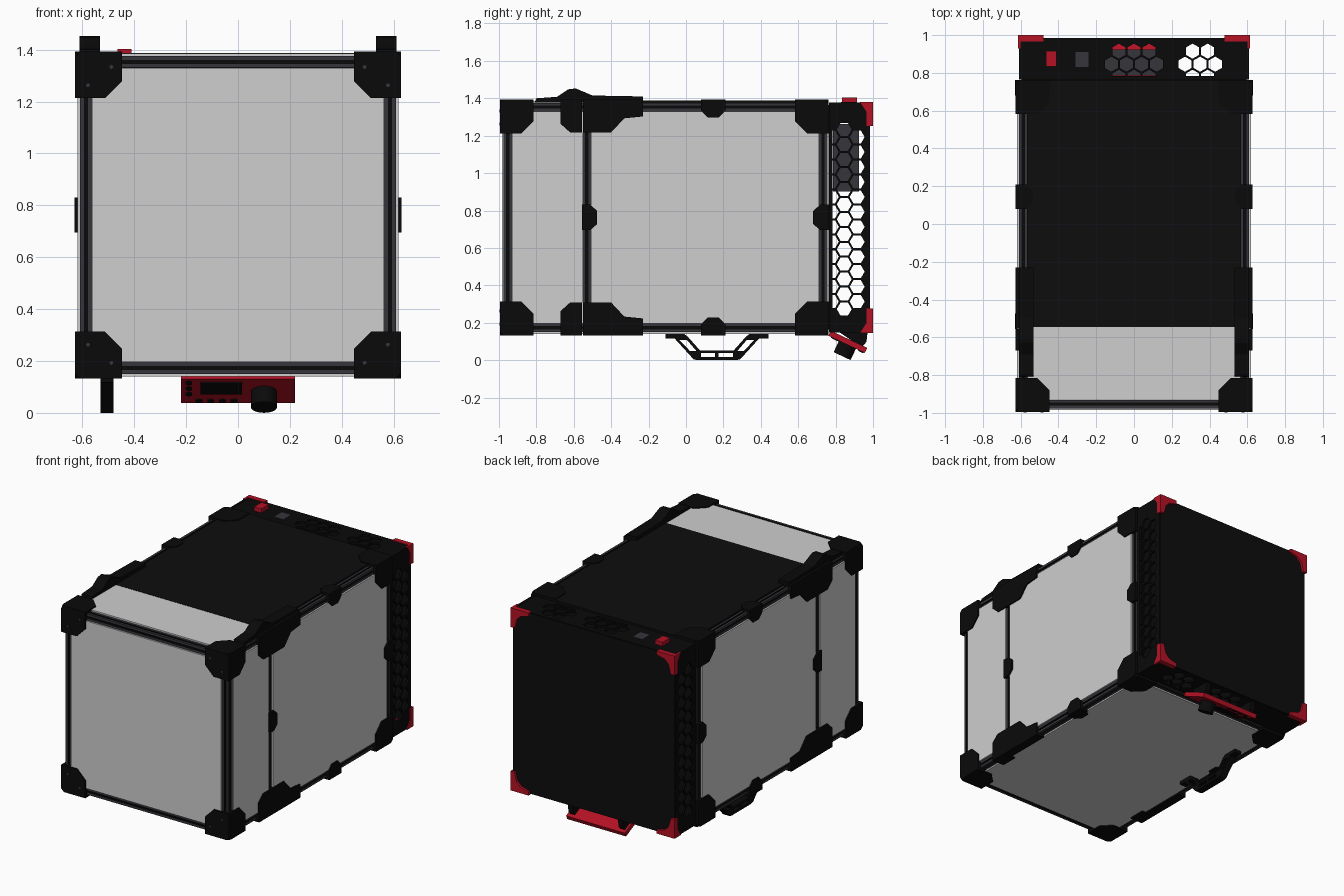
import bpy, bmesh, math
from mathutils import Matrix, Vector

if "Cube" in bpy.data.objects:
    bpy.data.objects.remove(bpy.data.objects["Cube"])

ZC = 0.763  # height of the enclosure's middle; w = z - ZC
SIGNS = (1, -1)


def material(name, rgb):
    m = bpy.data.materials.new(name)
    m.use_nodes = True
    m.diffuse_color = (*rgb, 1)
    m.node_tree.nodes["Principled BSDF"].inputs["Base Color"].default_value = (*rgb, 1)
    return m


BLACK = material("black plastic", (0.003, 0.003, 0.003))
SHEET = material("black sheet", (0.004, 0.004, 0.004))
GREY = material("light grey panel", (0.62, 0.62, 0.62))
METAL = material("dark grey metal", (0.036, 0.035, 0.044))
RED = material("red plastic", (0.46, 0.006, 0.018))


def add(name, mesh, mat):
    ob = bpy.data.objects.new(name, mesh)
    bpy.context.scene.collection.objects.link(ob)
    mesh.materials.clear()
    mesh.materials.append(mat)
    return ob


def plate(name, loops, lo, hi, axis, mat):
    """Outline with optional holes, extruded from lo to hi along an axis.
    Points are (y, w) for x, (x, w) for y and (x, y) for z."""
    cu = bpy.data.curves.new(name, 'CURVE')
    cu.dimensions, cu.fill_mode, cu.extrude = '2D', 'BOTH', abs(hi - lo) / 2
    for loop in loops:
        sp = cu.splines.new('POLY')
        sp.points.add(len(loop) - 1)
        for p, (a, b) in zip(sp.points, loop):
            p.co = (a, b, 0, 1)
        sp.use_cyclic_u = True
    tmp = bpy.data.objects.new(name + " outline", cu)
    bpy.context.scene.collection.objects.link(tmp)
    dg = bpy.context.evaluated_depsgraph_get()
    mesh = bpy.data.meshes.new_from_object(tmp.evaluated_get(dg))
    bpy.data.objects.remove(tmp)
    mid = (lo + hi) / 2
    bm = bmesh.new()
    bm.from_mesh(mesh)
    for v in bm.verts:
        a, b, c = v.co
        c += mid
        v.co = {'x': (c, a, b + ZC), 'y': (a, c, b + ZC), 'z': (a, b, c + ZC)}[axis]
    bmesh.ops.remove_doubles(bm, verts=bm.verts, dist=1e-5)
    bmesh.ops.recalc_face_normals(bm, faces=bm.faces)
    for f in bm.faces:
        f.smooth = False
    bm.to_mesh(mesh)
    bm.free()
    return add(name, mesh, mat)


def rect(a0, a1, b0, b1):
    return [(a0, b0), (a1, b0), (a1, b1), (a0, b1)]


def flip(pts, sa, sb):
    return [(a * sa, b * sb) for a, b in pts]


# Slotted frame bars
def beam(name, a, b, lo, hi, axis):
    h, s, d = 0.0225, 0.006, 0.011
    side = [(-h, -h), (-s, -h), (-s, -d), (s, -d), (s, -h)]
    pts = []
    for k in range(4):
        c, q = round(math.cos(k * math.pi / 2)), round(math.sin(k * math.pi / 2))
        pts += [(a + x * c - y * q, b + x * q + y * c) for x, y in side]
    ob = plate(name, [pts], lo, hi, axis, METAL)
    ob.data.materials.append(BLACK)
    for p in ob.data.polygons:  # slot floors and walls are dark
        x, y, w = p.center.x, p.center.y, p.center.z - ZC
        u, v = {'x': (y, w), 'y': (x, w), 'z': (x, y)}[axis]
        if math.hypot(u - a, v - b) < 0.02:
            p.material_index = 1


FX, FW, FRONT, SPLIT, BACK = 0.586, 0.59, -0.953, -0.53, 0.733
for s in SIGNS:
    for t in SIGNS:
        beam("long_beam", s * FX, t * FW, FRONT, 0.757, 'y')
    for y in (FRONT, SPLIT, BACK):
        beam("upright_beam", s * FX, y, -FW - 0.02, FW + 0.02, 'z')
    for y in (FRONT, BACK):
        beam("cross_beam", y, s * FW, -FX, FX, 'x')

# Enclosure panels
plate("front_panel", [rect(-0.563, 0.563, -0.567, 0.567)], -0.985, -0.972, 'y', GREY)
plate("top_front_panel", [rect(-0.563, 0.563, -0.93, -0.546)], 0.606, 0.622, 'z', GREY)
plate("top_main_panel", [rect(-0.566, 0.566, -0.546, 0.762)], 0.606, 0.624, 'z', SHEET)
plate("bottom_panel", [rect(-0.563, 0.563, -0.93, 0.71)], -0.622, -0.608, 'z', GREY)
for s in SIGNS:
    plate("side_front_panel", [rect(-0.93, -0.552, -0.567, 0.567)], s * 0.604, s * 0.619, 'x', GREY)
    plate("side_main_panel", [rect(-0.508, 0.71, -0.567, 0.567)], s * 0.604, s * 0.619, 'x', GREY)

# Corner brackets wrapping the frame, given as insets from the corner
INSET = [(0.02, 0), (0.18, 0), (0.18, 0.115), (0.115, 0.18), (0, 0.18), (0, 0.02)]
OUT_X, OUT_W = 0.628, 0.63
for s in SIGNS:
    for t in SIGNS:
        for y0, d in ((-0.995, 1), (0.762, -1)):
            plate("corner_bracket_side", [[(y0 + d * a, t * (OUT_W - b)) for a, b in INSET]],
                  s * 0.597, s * OUT_X, 'x', BLACK)
            plate("corner_bracket_cap", [[(s * (OUT_X - a), y0 + d * b) for a, b in INSET]],
                  t * 0.6, t * OUT_W, 'z', BLACK)
        plate("corner_bracket_front", [[(s * (OUT_X - a), t * (OUT_W - b)) for a, b in INSET]],
              -0.995, -0.965, 'y', BLACK)
        for a, b in ((0.05, 0.13), (0.14, 0.06)):
            plate("screw_head", [[(s * (OUT_X - a) + 0.008 * math.cos(k), t * (OUT_W - b) + 0.008 * math.sin(k))
                                  for k in range(6)]], -0.997, -0.99, 'y', METAL)

# Joint brackets and clips along the edges
HOOD = [(-0.555, 0.63), (-0.555, 0.455), (-0.62, 0.455), (-0.67, 0.5), (-0.67, 0.63)]
MAIN = [(-0.552, 0.63), (-0.23, 0.63), (-0.23, 0.54), (-0.33, 0.53), (-0.40, 0.455), (-0.552, 0.455)]
CLIP = [(0.08, 0.628), (0.21, 0.628), (0.21, 0.57), (0.175, 0.535), (0.115, 0.535), (0.08, 0.57)]
for s in SIGNS:
    for t in SIGNS:
        for name, shape in (("hood_joint", HOOD), ("main_joint", MAIN), ("edge_clip", CLIP)):
            plate(name, [flip(shape, 1, t)], s * 0.598, s * OUT_X, 'x', BLACK)
        plate("edge_clip_cap", [[(s * b, a) for a, b in CLIP]], t * 0.6, t * OUT_W, 'z', BLACK)
        plate("main_joint_cap", [[(s * x, y) for x, y in rect(0.565, OUT_X, -0.552, -0.23)]],
              t * 0.6, t * OUT_W, 'z', BLACK)
        plate("hood_joint_cap", [[(s * x, y) for x, y in rect(0.535, OUT_X, -0.67, -0.555)]],
              t * 0.6, t * OUT_W, 'z', BLACK)
    for y0, y1 in ((-0.556, -0.475), (0.762, 0.68)):
        m = y0 + (y1 - y0) * 0.55
        plate("upright_clip", [[(y0, -0.068), (m, -0.068), (y1, -0.035), (y1, 0.035), (m, 0.068), (y0, 0.068)]],
              s * 0.598, s * 0.63, 'x', BLACK)

    # Raised hood hinges on the top edges
    hinge = [(-0.81, 0.615), (-0.80, 0.637), (-0.69, 0.645), (-0.63, 0.685), (-0.59, 0.69),
             (-0.50, 0.652), (-0.23, 0.647), (-0.23, 0.615)]
    plate("hood_hinge", [hinge], s * 0.532, s * 0.61, 'x', BLACK)

# Carry handle below, with cut-outs
MID = 0.165
half = [(-0.275, 0.14), (-0.275, 0.117), (-0.225, 0.115), (-0.125, 0.005), (-0.105, 0)]
inner = [(-0.09, 0.052), (-0.155, 0.125), (-0.175, 0.14)]
outline = half + flip(half[::-1], -1, 1) + flip(inner[::-1], -1, 1) + inner
slot = [(-0.2, 0.108), (-0.16, 0.108), (-0.11, 0.05), (-0.145, 0.05)]
bar_slot = rect(-0.085, -0.01, 0.017, 0.037)
loops = [outline] + [flip(p, s, 1) for p in (slot, bar_slot) for s in SIGNS]
plate("door_handle", [[(y + MID, z - ZC) for y, z in p] for p in loops], -0.53, -0.48, 'x', BLACK)


# Rear bay with honeycomb vents
def hexagon(y, u):
    pts = []
    for k in range(6):
        a = k * math.pi / 3
        pts.append((max(y + 0.04 * math.cos(a), 0.783), u + 0.04 * math.sin(a)))
    return pts


def honeycomb(start, count):
    holes = []
    for row, y in enumerate((0.777, 0.846, 0.915)):
        shift = 0 if row == 1 else 0.04
        holes += [hexagon(y, start + shift + 0.08 * k) for k in range(count - (row != 1))]
    return holes


for s in SIGNS:
    plate("bay_side_vent", [rect(0.764, 0.98, -0.615, 0.615)] + honeycomb(-0.49, 13),
          s * 0.596, s * 0.61, 'x', BLACK)
    vents = honeycomb(0.27, 3) + honeycomb(-0.12, 4)
    plate("bay_cap_vent", [rect(-0.596, 0.596, 0.764, 0.98)] + [[(x, y) for y, x in h] for h in vents],
          s * 0.6, s * 0.613, 'z', BLACK)
plate("bay_deck", [rect(-0.595, 0.595, -0.6, 0.6)], 0.762, 0.77, 'y', SHEET)
plate("bay_back_panel", [rect(-0.605, 0.605, -0.61, 0.61)], 0.972, 0.985, 'y', SHEET)
plate("power_unit", [rect(-0.17, 0.17, 0.785, 0.925)], 0.14, 0.5, 'z', METAL)
plate("power_switch", [rect(-0.465, -0.41, 0.835, 0.915)], 0.605, 0.64, 'z', RED)
plate("power_socket", [rect(-0.31, -0.24, 0.83, 0.91)], 0.61, 0.616, 'z', METAL)

# Red feet on the rear corners
FOOT = [(0, 0), (0.135, 0), (0.135, 0.025), (0.075, 0.04), (0.045, 0.07), (0.03, 0.13), (0, 0.13)]
for s in SIGNS:
    for t in SIGNS:
        plate("rear_foot", [[(s * (0.615 - a), t * (0.618 - b)) for a, b in FOOT]], 0.965, 1.0, 'y', RED)
        wrap = [(1.0, 0.618), (0.93, 0.618), (0.968, 0.56), (0.98, 0.49), (1.0, 0.49)]
        plate("rear_foot_side", [flip(wrap, 1, t)], s * 0.6, s * 0.615, 'x', RED)

# Tilted control panel under the rear bay
TILT = Matrix.Translation((0, 0.865, 0.098)) @ Matrix.Rotation(-0.44, 4, 'X')


def tilted(name, center, size, mat, round_sides=0):
    bm = bmesh.new()
    if round_sides:
        bmesh.ops.create_cone(bm, cap_ends=True, segments=round_sides, radius1=0.5, radius2=0.5, depth=1)
    else:
        bmesh.ops.create_cube(bm, size=1)
    for v in bm.verts:
        v.co = TILT @ Vector([c + k * d for c, k, d in zip(center, v.co, size)])
    mesh = bpy.data.meshes.new(name)
    bm.to_mesh(mesh)
    bm.free()
    ob = add(name, mesh, mat)
    if round_sides > 8:
        bpy.context.view_layer.objects.active = ob
        bpy.ops.object.select_all(action='DESELECT')
        ob.select_set(True)
        bpy.ops.object.shade_smooth_by_angle()


tilted("control_plate", (0, 0, 0), (0.44, 0.215, 0.03), RED)
tilted("display_screen", (-0.065, -0.03, -0.016), (0.16, 0.1, 0.008), BLACK)
tilted("control_knob", (0.1, 0.005, -0.047), (0.1, 0.1, 0.07), BLACK, 32)
tilted("knob_collar", (0.1, 0.005, -0.018), (0.07, 0.07, 0.02), BLACK, 24)
for k in range(4):
    tilted("panel_button", (-0.15 + 0.045 * k, 0.085, -0.016), (0.03, 0.03, 0.008), BLACK, 6)
for k in range(3):
    tilted("panel_vent", (-0.19, -0.075 + 0.05 * k, -0.016), (0.03, 0.035, 0.006), BLACK, 6)
for s in SIGNS:
    plate("control_bracket", [[(0.8, -0.6), (0.972, -0.6), (0.965, -0.665), (0.94, -0.695)]],
          s * 0.17, s * 0.205, 'x', BLACK)
